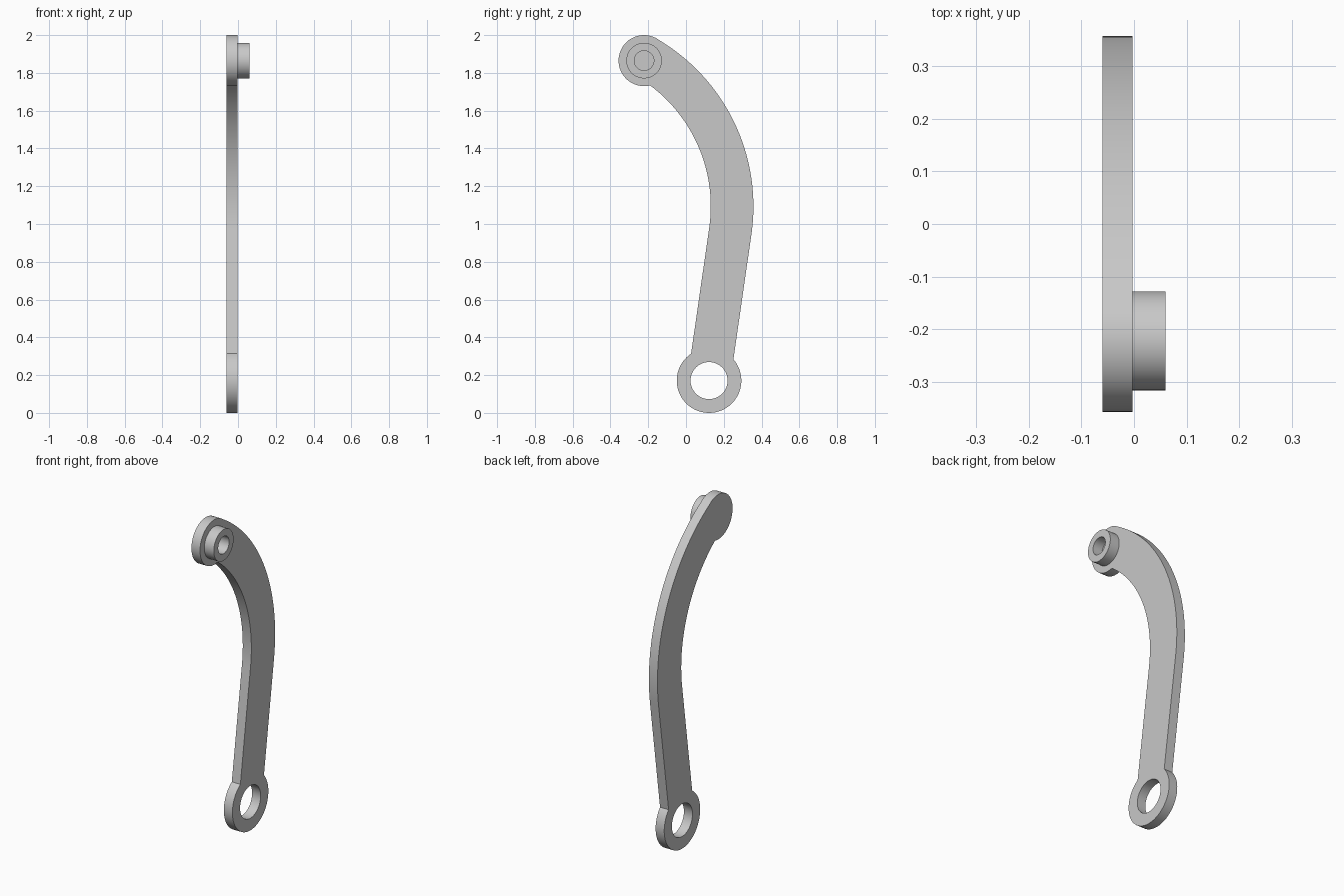
import bpy, bmesh
from math import sin, cos, atan2, radians, pi
from mathutils import Vector

if "Cube" in bpy.data.objects:
    bpy.data.objects.remove(bpy.data.objects["Cube"])

grey = bpy.data.materials.new("plain grey")
grey.use_nodes = True
grey.diffuse_color = (0.58, 0.58, 0.58, 1)
grey.node_tree.nodes["Principled BSDF"].inputs["Base Color"].default_value = grey.diffuse_color

# All outlines are drawn in the (y, z) plane
TOP, TOP_R = Vector((-0.222, 1.865)), 0.135
RING, RING_R = Vector((0.122, 0.171)), 0.171
BEND = Vector((-0.669, 1.093))
LEAN = radians(8.2)


def arc(centre, radius, start, end, steps):
    angles = [start + (end - start) * i / steps for i in range(steps + 1)]
    return [centre + radius * Vector((cos(a), sin(a))) for a in angles]


def circle(centre, radius, steps=72):
    return arc(centre, radius, 0, 2 * pi, steps)[:-1]


def crossing(inside, outside, centre, radius):
    """Point where the segment leaves a circle, by bisection."""
    for _ in range(30):
        mid = (inside + outside) / 2
        if (mid - centre).length < radius:
            inside = mid
        else:
            outside = mid
    return outside


def arm_edge(radius):
    """One long edge of the arm, from the ring up to the top disc."""
    pts = arc(BEND, radius, -LEAN, radians(59.8), 48)
    pts.insert(0, pts[0] - 0.815 * Vector((sin(LEAN), cos(LEAN))))
    first = crossing(pts[0], pts[1], RING, RING_R)
    out = [p for p in pts[1:] if (p - TOP).length > TOP_R]
    last = crossing(pts[len(out) + 1], out[-1], TOP, TOP_R)
    return [first] + out + [last]


def round_end(centre, radius, start, end):
    """Clockwise arc between two junctions, without the junctions."""
    a, b = [atan2(*(p - centre).yx) for p in (start, end)]
    while b > a:
        b -= 2 * pi
    return arc(centre, radius, a, b, 56)[1:-1]


def slab(name, loops, x0, x1):
    """Fill an outline with its holes and extrude it along x."""
    bm = bmesh.new()
    for loop in loops:
        verts = [bm.verts.new((x0, p.x, p.y)) for p in loop]
        for a, b in zip(verts, verts[1:] + verts[:1]):
            bm.edges.new((a, b))
    bmesh.ops.triangle_fill(bm, edges=bm.edges[:], use_beauty=True)
    ext = bmesh.ops.extrude_face_region(bm, geom=bm.faces[:], use_keep_orig=True)
    moved = [v for v in ext["geom"] if isinstance(v, bmesh.types.BMVert)]
    bmesh.ops.translate(bm, verts=moved, vec=(x1 - x0, 0, 0))
    bmesh.ops.recalc_face_normals(bm, faces=bm.faces[:])
    mesh = bpy.data.meshes.new(name)
    bm.to_mesh(mesh)
    bm.free()
    mesh.materials.append(grey)
    obj = bpy.data.objects.new(name, mesh)
    bpy.context.collection.objects.link(obj)
    bpy.ops.object.select_all(action="DESELECT")
    obj.select_set(True)
    bpy.context.view_layer.objects.active = obj
    bpy.ops.object.shade_smooth_by_angle(angle=radians(25))


# Curved arm with its disc and ring ends
inner, outer = arm_edge(0.8), arm_edge(1.026)
outline = (inner + round_end(TOP, TOP_R, inner[-1], outer[-1])
           + outer[::-1] + round_end(RING, RING_R, outer[0], inner[0]))
slab("lever_arm", [outline, circle(RING, 0.098)], -0.06, -0.003)

# Hollow boss on the top disc
slab("pivot_boss", [circle(TOP, 0.094), circle(TOP, 0.052)], -0.005, 0.06)
